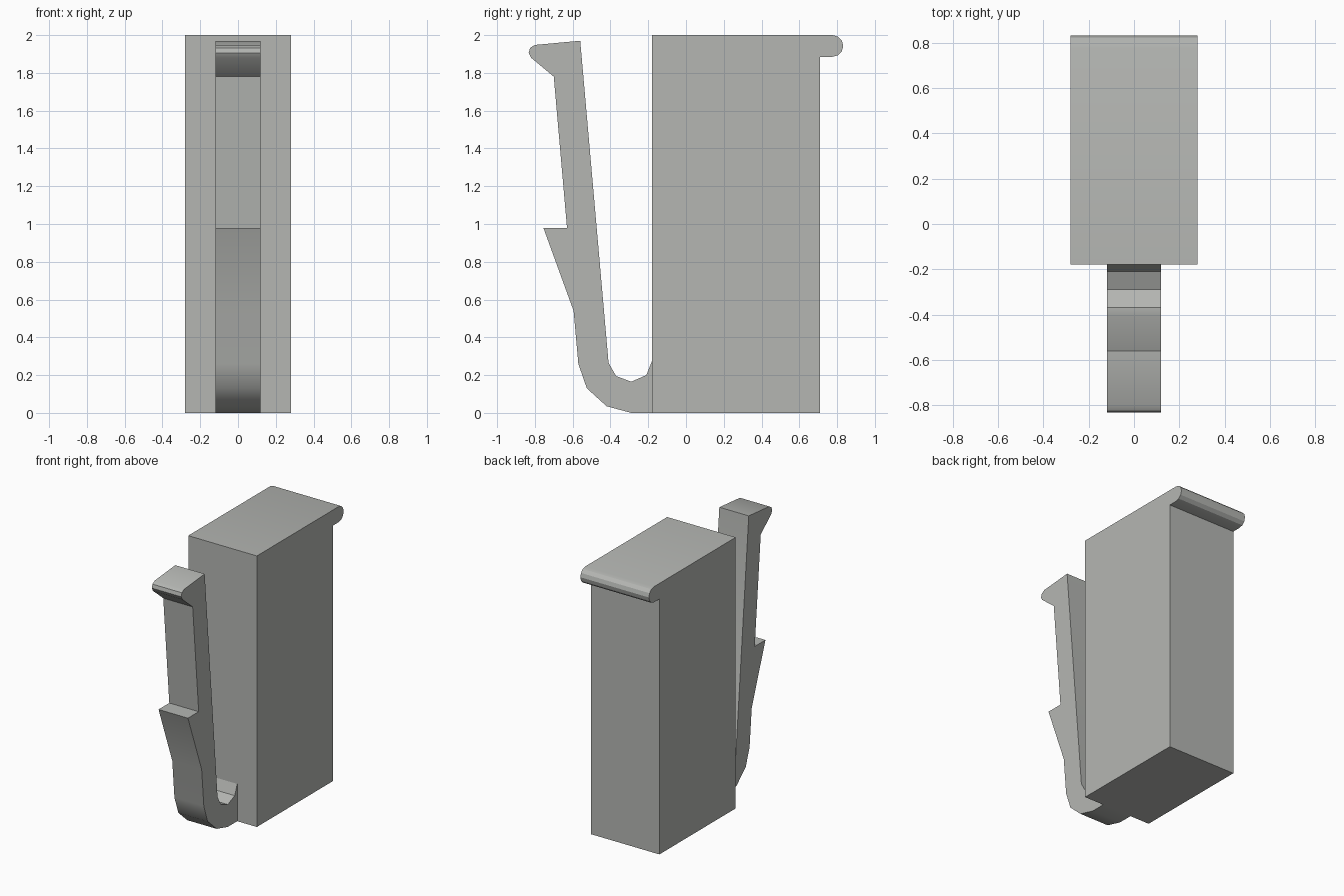
import bpy, bmesh, math

cube = bpy.data.objects.get("Cube")
if cube:
    bpy.data.objects.remove(cube, do_unlink=True)

# Single grey plastic
grey = bpy.data.materials.new("grey plastic")
grey.use_nodes = True
color = (0.46, 0.47, 0.45, 1.0)
grey.diffuse_color = color
bsdf = next(n for n in grey.node_tree.nodes if n.type == 'BSDF_PRINCIPLED')
bsdf.inputs["Base Color"].default_value = color
bsdf.inputs["Roughness"].default_value = 0.6


def extrude_profile(name, profile, half_width):
    """Extrude a closed (y, z) side profile symmetrically along x."""
    bm = bmesh.new()
    side = bm.faces.new([bm.verts.new((-half_width, y, z)) for y, z in profile])
    ext = bmesh.ops.extrude_face_region(bm, geom=[side])
    verts = [g for g in ext["geom"] if isinstance(g, bmesh.types.BMVert)]
    bmesh.ops.translate(bm, verts=verts, vec=(2 * half_width, 0, 0))
    bmesh.ops.recalc_face_normals(bm, faces=bm.faces)
    mesh = bpy.data.meshes.new(name)
    bm.to_mesh(mesh)
    bm.free()
    mesh.materials.append(grey)
    obj = bpy.data.objects.new(name, mesh)
    bpy.context.collection.objects.link(obj)
    bpy.ops.object.select_all(action='DESELECT')
    obj.select_set(True)
    bpy.context.view_layer.objects.active = obj
    bpy.ops.object.shade_smooth_by_angle(angle=math.radians(29))
    return obj


# Tall block with a rounded lip at the top of the back
lip_radius, lip_y = 0.0575, 0.775
lip = [(lip_y + lip_radius * math.cos(a), 2 - lip_radius + lip_radius * math.sin(a))
       for a in (math.radians(-90 + 30 * i) for i in range(7))]
extrude_profile("body", [(-0.18, 0), (0.71, 0), (0.71, 1.885)] + lip + [(-0.18, 2)], 0.28)

# Springy latch arm: curved root, catch tooth and finger tab
outer = [(-0.18, 0), (-0.29, 0), (-0.42, 0.035), (-0.525, 0.13), (-0.57, 0.26),
         (-0.595, 0.54)]
tooth = [(-0.755, 0.98), (-0.63, 0.98)]
tab = [(-0.70, 1.78), (-0.82, 1.88), (-0.833, 1.905), (-0.826, 1.932),
       (-0.80, 1.948), (-0.56, 1.97)]
inner = [(-0.41, 0.265), (-0.37, 0.195), (-0.29, 0.165), (-0.21, 0.2), (-0.18, 0.275)]
extrude_profile("latch_arm", outer + tooth + tab + inner, 0.12)
